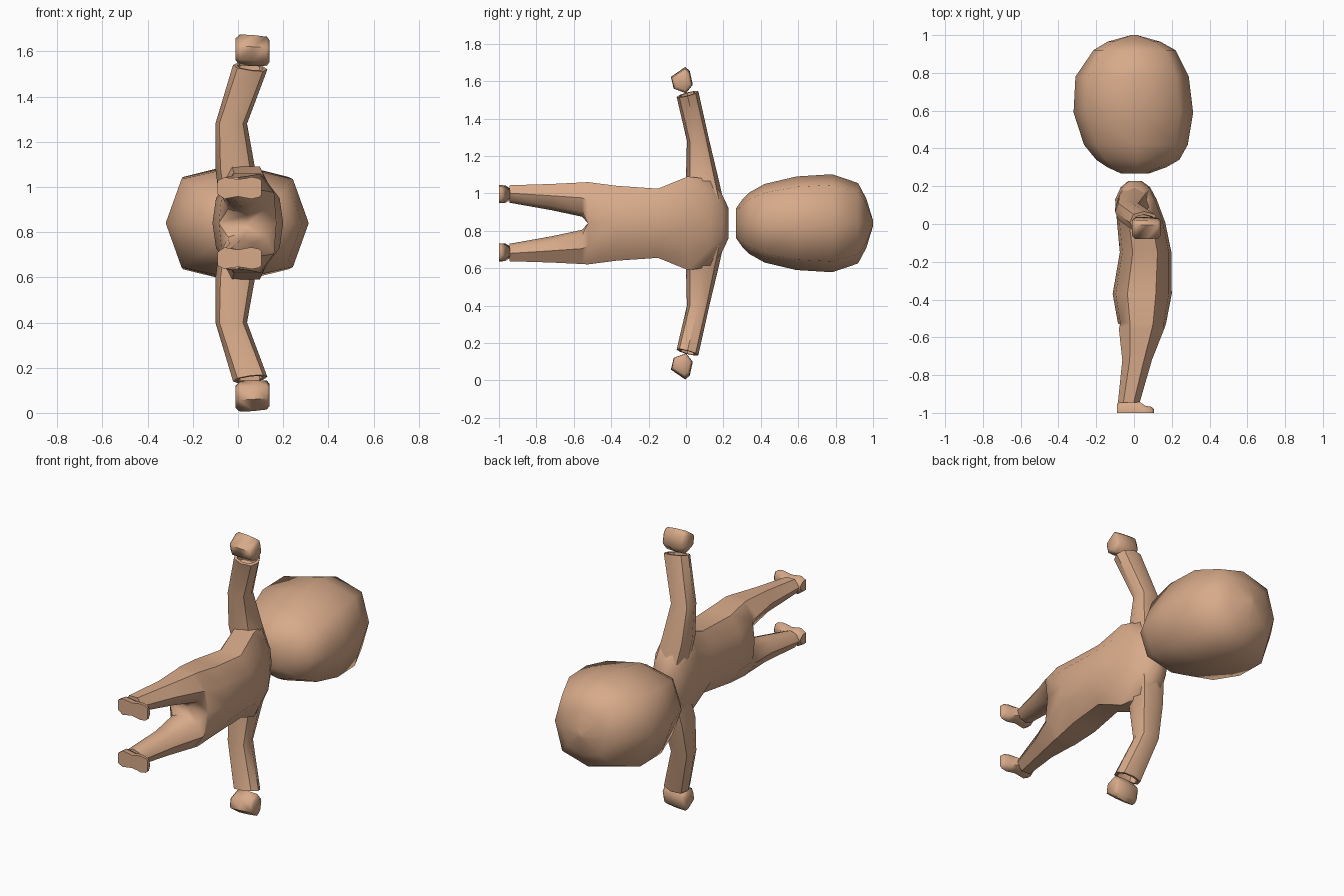
import bpy, bmesh, math

cube = bpy.data.objects.get("Cube")
if cube:
    bpy.data.objects.remove(cube, do_unlink=True)

MID = 0.84  # height of the symmetry plane of the reclining figure

skin = bpy.data.materials.new("warm tan")
skin.use_nodes = True
tan = (0.68, 0.40, 0.25, 1)
skin.diffuse_color = tan
bsdf = skin.node_tree.nodes["Principled BSDF"]
bsdf.inputs["Base Color"].default_value = tan
bsdf.inputs["Roughness"].default_value = 0.8


def loft(name, rings, mirror=True, angle=50):
    """Skin a list of equal rings, cap both ends, mirror across the mid plane."""
    bm = bmesh.new()
    vs = [[bm.verts.new(p) for p in r] for r in rings]
    n = len(rings[0])
    for a, b in zip(vs, vs[1:]):
        for i in range(n):
            j = (i + 1) % n
            bm.faces.new((a[i], a[j], b[j], b[i]))
    bm.faces.new(vs[0])
    bm.faces.new(vs[-1])
    bmesh.ops.recalc_face_normals(bm, faces=bm.faces)
    # open the seam so that the two halves weld
    seam = [f for f in bm.faces if all(abs(v.co.z) < 1e-5 for v in f.verts)]
    bmesh.ops.delete(bm, geom=seam, context='FACES')
    me = bpy.data.meshes.new(name)
    bm.to_mesh(me)
    bm.free()
    me.materials.append(skin)
    ob = bpy.data.objects.new(name, me)
    ob.location.z = MID
    bpy.context.collection.objects.link(ob)
    bpy.ops.object.select_all(action='DESELECT')
    ob.select_set(True)
    bpy.context.view_layer.objects.active = ob
    bpy.ops.object.shade_smooth_by_angle(angle=math.radians(angle))
    if mirror:
        m = ob.modifiers.new("Mirror", 'MIRROR')
        m.use_axis = (False, False, True)
        m.use_clip = True
    return ob


def oval(n, power=1.0):
    """Unit ring, squarer for a smaller power."""
    out = []
    for i in range(n):
        t = 2 * math.pi * i / n
        c, s = math.cos(t), math.sin(t)
        c, s = (0 if abs(k) < 1e-6 else math.copysign(abs(k) ** power, k) for k in (c, s))
        out.append((c, s))
    return out


# Head: rings along y (y, back x, front x, half width)
head_rows = [(0.268, -0.07, 0.08, 0.08), (0.30, -0.14, 0.17, 0.125),
             (0.34, -0.20, 0.24, 0.165), (0.42, -0.265, 0.285, 0.21),
             (0.59, -0.32, 0.313, 0.25), (0.78, -0.31, 0.29, 0.262),
             (0.92, -0.215, 0.22, 0.215), (0.965, -0.14, 0.14, 0.13),
             (1.0, -0.015, 0.015, 0.015)]
loft("head", [[((b + f) / 2 + c * (f - b) / 2, y, s * w) for c, s in oval(8, 0.72)]
              for y, b, f, w in head_rows], mirror=False, angle=60)


# Torso and legs: half rings along y (y, back x, front x, inner z, outer z)
def body_ring(y, b, f, a, w):
    d, s = f - b, w - a
    k = 0.15 if a > 0 else 0.0      # legs close into an oval, torso stays open
    q = 0.0 if a > 0 else 0.05
    return [(f - k * d, y, a + k * s), (f - q * d, y, a + 0.55 * s),
            (f - 0.27 * d, y, w), (b + 0.25 * d, y, w),
            (b + q * d, y, a + 0.55 * s), (b + k * d, y, a + k * s),
            ((b + f) / 2, y, a)]


body_rows = [(0.228, -0.03, 0.04, 0, 0.08), (0.195, -0.07, 0.085, 0, 0.15),
             (0.13, -0.10, 0.12, 0, 0.235), (0.01, -0.09, 0.165, 0, 0.25),
             (-0.15, -0.075, 0.198, 0, 0.185), (-0.37, -0.113, 0.20, 0, 0.20),
             (-0.525, -0.085, 0.17, 0, 0.22), (-0.555, -0.08, 0.16, 0.035, 0.218),
             (-0.72, -0.062, 0.095, 0.07, 0.21), (-0.945, -0.085, 0.03, 0.11, 0.203)]
loft("torso_and_legs", [body_ring(*r) for r in body_rows])

# Arms: rings along z (z, low x, high x, low y, high y, tilt)
arm_rows = [(0.12, -0.085, 0.10, 0.02, 0.20, 0), (0.245, -0.10, 0.075, 0.0, 0.172, 0),
            (0.44, -0.10, 0.04, 0.005, 0.125, 0), (0.69, -0.022, 0.13, -0.05, 0.066, 1),
            (0.69, -0.004, 0.112, -0.035, 0.05, 1), (0.64, -0.01, 0.10, -0.03, 0.05, 1)]
arm = []
for z, x0, x1, y0, y1, tilt in arm_rows:
    ring = []
    for c, s in oval(8, 0.85):
        dx, dy = c * (x1 - x0) / 2, s * (y1 - y0) / 2
        ring.append(((x0 + x1) / 2 + dx, (y0 + y1) / 2 + dy, z + tilt * (0.26 * dy - 0.13 * dx)))
    arm.append(ring)
loft("arms", arm, angle=42)

# Hands: a faceted fist section swept along x
fist = [(-0.08, 0.78), (-0.005, 0.832), (0.02, 0.812), (0.036, 0.74), (0.0, 0.695), (-0.066, 0.72)]
hand_rows = [(-0.01, 0.72, 0.005), (0.008, 1.0, 0.003), (0.07, 1.0, 0),
             (0.128, 0.94, -0.003), (0.14, 0.7, -0.003)]
loft("hands", [[(x, -0.02 + (y + 0.02) * k, 0.765 + (z - 0.765) * k + dz) for y, z in fist]
               for x, k, dz in hand_rows], angle=60)

# Feet: sections along x (x, inner z, outer z, instep y)
foot_rows = [(-0.09, 0.128, 0.188, -0.95), (-0.06, 0.107, 0.203, -0.935),
             (0.0, 0.118, 0.194, -0.937), (0.03, 0.112, 0.198, -0.942),
             (0.06, 0.107, 0.204, -0.962), (0.092, 0.114, 0.198, -0.968),
             (0.105, 0.125, 0.187, -0.98)]
loft("feet", [[(x, -1.0, a), (x, -1.0, b), (x, (t - 1) / 2, b), (x, t, b - 0.02),
               (x, t, a + 0.02), (x, (t - 1) / 2, a)] for x, a, b, t in foot_rows])
